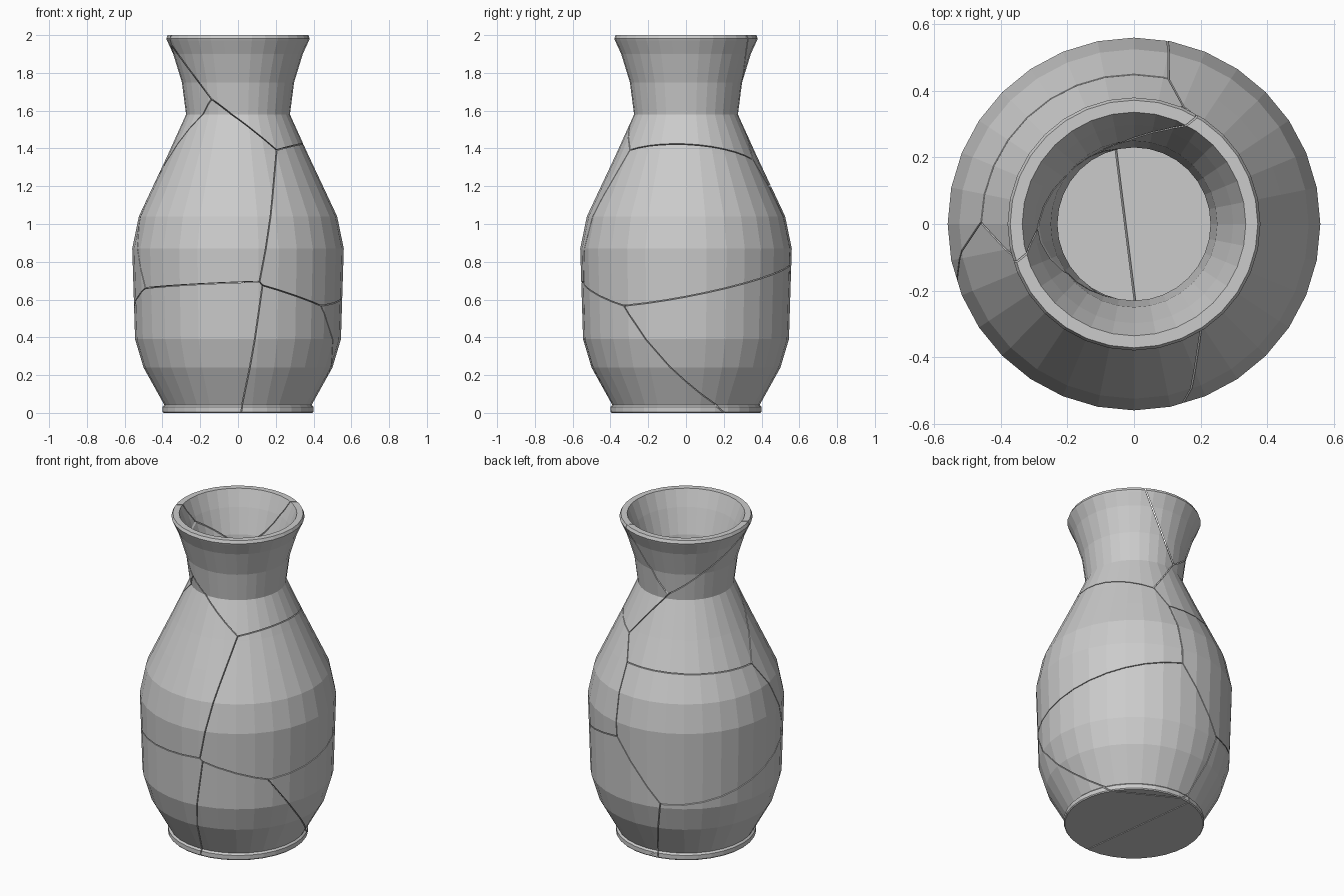
import bpy, bmesh, math
from itertools import combinations
from mathutils import Vector

if "Cube" in bpy.data.objects:
    bpy.data.objects.remove(bpy.data.objects["Cube"])

SIDES = 32
GAP = 0.0025

# closed wall section as (radius, z): outside going up, then inside going down
PROFILE = [(.395, 0), (.40, .006), (.40, .032), (.39, .042), (.50, .24), (.545, .39),
           (.56, .87), (.525, 1.04), (.45, 1.2), (.37, 1.37), (.275, 1.58), (.297, 1.75),
           (.343, 1.9), (.376, 1.972), (.38, 1.982), (.372, 2.0),
           (.336, 2.0), (.298, 1.9), (.25, 1.75), (.23, 1.58), (.33, 1.37), (.408, 1.2),
           (.48, 1.04), (.515, .87), (.50, .39), (.455, .24), (.35, .05)]

# shards with the rough centre of each broken cell
SHARDS = ["neck_right", "neck_back", "shoulder_left", "body_front", "body_right",
          "body_back_left", "base_left", "base_right", "base_back_right"]
SEEDS = [Vector(s) for s in [
    (.30, .10, 1.90), (-.03, .50, 2.0), (-.45, .11, 1.33), (-.33, -.22, 1.06),
    (.49, -.04, .88), (-.47, .12, .94), (-.29, -.28, .23), (.35, -.20, .15), (.49, .08, .40)]]

# points where cracks run on the outside, with the shards that meet there
CRACKS = [
    ((-.13, -.25, 1.66), "134"), ((-.36, -.10, 1.94), "123"), ((-.036, .278, 1.585), "123"),
    ((.174, .332, 1.98), "12"), ((.14, .37, 1.33), "135"), ((.21, -.30, 1.39), "145"),
    ((.10, .45, 1.20), "356"), ((-.47, 0, 1.17), "346"), ((.11, -.547, .70), "457"),
    ((.13, -.543, .68), "578"), ((-.49, -.256, .65), "467"), ((.10, .55, .78), "569"),
    ((-.179, .515, .41), "679"), ((.45, -.32, .56), "589"), ((.025, -.40, 0), "78"),
    ((-.08, .39, .04), "789"), ((.35, .20, .02), "89"), ((.175, -.49, 1.04), "45"),
    ((-.53, -.17, .87), "46"), ((-.20, -.52, .68), "47"), ((.05, -.296, 1.52), "14"),
    ((-.27, -.16, 1.80), "13"), ((-.36, -.10, 1.37), "34"), ((-.28, .35, 1.20), "36"),
    ((.10, .51, 1.04), "56"), ((-.535, .127, .54), "67"), ((.30, -.47, .62), "58"),
    ((.56, 0, .635), "59"), ((.475, -.07, .20), "89"), ((-.195, .235, 1.77), "23"),
    ((.35, 0, 1.42), "15")]


def fit_seeds(seeds, sweeps=2500):
    """Nudge the cell centres until the borders between them follow the cracks."""
    rules = [(Vector(p), int(a) - 1, int(b) - 1)
             for p, cells in CRACKS for a, b in combinations(cells, 2)]
    for k in range(sweeps):
        rate = .1 * (1 - k / sweeps) + .002
        for p, i, j in rules:
            to_i, to_j, axis = seeds[i] - p, seeds[j] - p, seeds[i] - seeds[j]
            size = max(axis.length, .05)
            miss = (to_i.length_squared - to_j.length_squared) / (2 * size)
            lean = axis * (miss / size ** 2)
            seeds[i] = seeds[i] - rate * miss * (to_i / size - lean)
            seeds[j] = seeds[j] + rate * miss * (to_j / size - lean)


def whole_vase():
    """Lathe the wall section, closed by a floor and an underside."""
    bm = bmesh.new()
    rings = []
    for r, z in PROFILE:
        rings.append([bm.verts.new((r * math.cos(a), r * math.sin(a), z))
                      for a in (math.tau * n / SIDES for n in range(SIDES))])
    for low, high in zip(rings, rings[1:]):
        for n in range(SIDES):
            m = (n + 1) % SIDES
            bm.faces.new((low[n], low[m], high[m], high[n]))
    bm.faces.new(rings[0][::-1])
    bm.faces.new(rings[-1])
    return bm


def cut_shard(index):
    """Keep the part of the vase nearest to one centre, with closed break faces."""
    bm = whole_vase()
    own = SEEDS[index]
    for other in SEEDS:
        if other is own:
            continue
        normal = (other - own).normalized()
        bmesh.ops.bisect_plane(bm, geom=bm.verts[:] + bm.edges[:] + bm.faces[:], dist=1e-5,
                               plane_co=(own + other) / 2 - normal * GAP,
                               plane_no=normal, clear_outer=True)
        rim = [e for e in bm.edges if e.is_boundary]
        if rim:
            bmesh.ops.triangle_fill(bm, edges=rim, use_beauty=True, normal=normal)
    bmesh.ops.recalc_face_normals(bm, faces=bm.faces[:])
    mesh = bpy.data.meshes.new(SHARDS[index])
    bm.to_mesh(mesh)
    bm.free()
    bpy.context.collection.objects.link(bpy.data.objects.new(SHARDS[index], mesh))


fit_seeds(SEEDS)
for shard in range(len(SHARDS)):
    cut_shard(shard)
